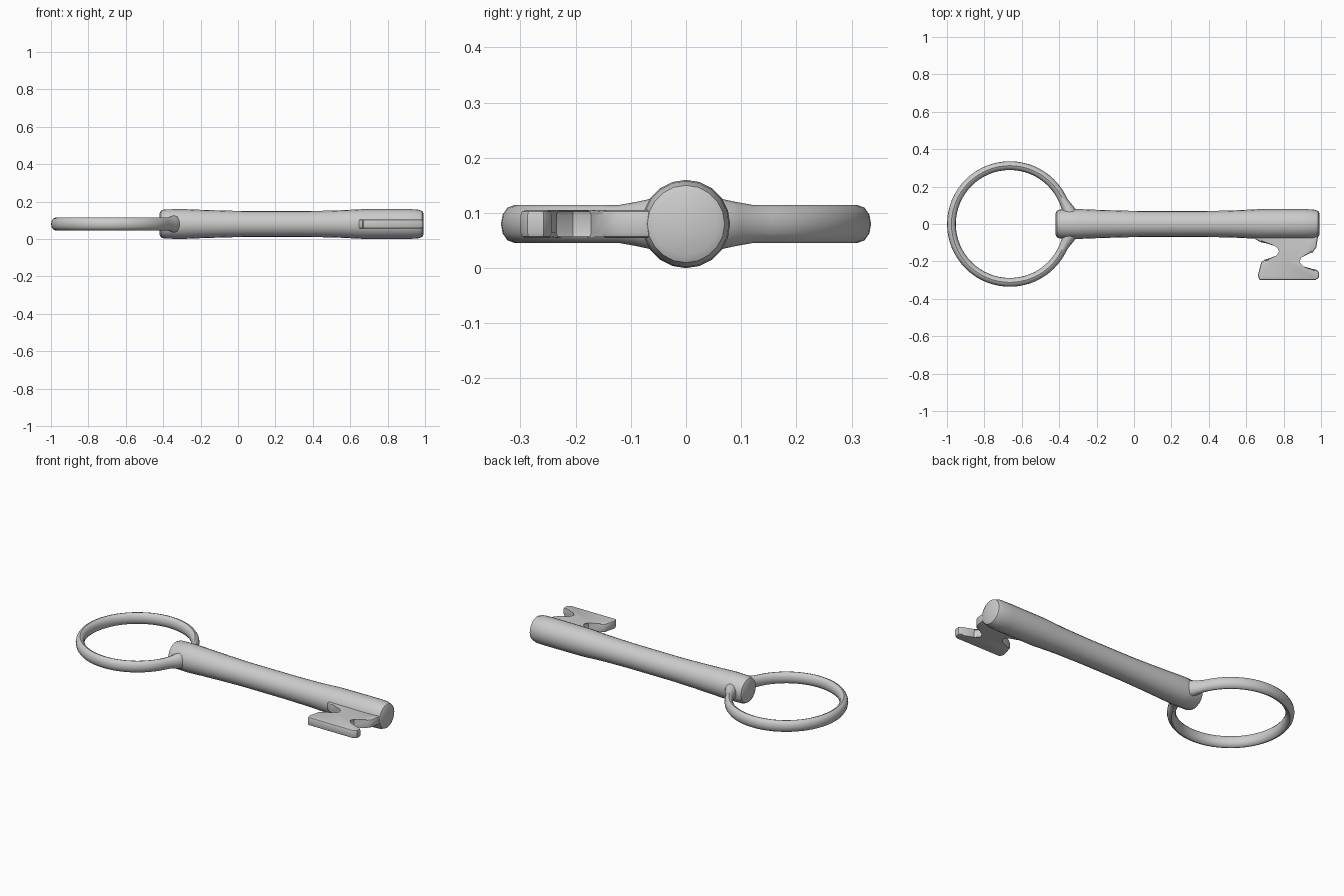
import bpy, bmesh
from math import sin, cos, pi, exp
from mathutils import Vector

if "Cube" in bpy.data.objects:
    bpy.data.objects.remove(bpy.data.objects["Cube"])

MID_Z = 0.08


def make_object(name, bm):
    bmesh.ops.recalc_face_normals(bm, faces=bm.faces)
    mesh = bpy.data.meshes.new(name)
    bm.to_mesh(mesh)
    bm.free()
    obj = bpy.data.objects.new(name, mesh)
    obj.location.z = MID_Z
    bpy.context.collection.objects.link(obj)
    bpy.ops.object.select_all(action='DESELECT')
    obj.select_set(True)
    bpy.context.view_layer.objects.active = obj
    bpy.ops.object.shade_smooth_by_angle(angle=0.7)
    return obj


def bridge(bm, a, b):
    n = len(a)
    for i in range(n):
        bm.faces.new((a[i], a[(i + 1) % n], b[(i + 1) % n], b[i]))


# Shaft: turned profile (x, radius) along x, slightly waisted
profile = [(-0.42, 0.055), (-0.413, 0.07), (-0.395, 0.078), (-0.30, 0.08),
           (-0.20, 0.076), (-0.08, 0.072), (0.05, 0.069), (0.35, 0.069),
           (0.52, 0.072), (0.66, 0.079), (0.90, 0.08), (0.96, 0.078),
           (0.985, 0.07), (0.992, 0.056)]
bm = bmesh.new()
rings = [[bm.verts.new((x, r * sin(2 * pi * i / 20), r * cos(2 * pi * i / 20)))
          for i in range(20)] for x, r in profile]
for a, b in zip(rings, rings[1:]):
    bridge(bm, a, b)
bm.faces.new(rings[0])
bm.faces.new(rings[-1])
make_object("shaft", bm)

# Bow: oval-section ring that swells outward where it meets the shaft
bm = bmesh.new()
rings = []
for s in range(64):
    t = 2 * pi * s / 64
    d = min(t, 2 * pi - t)
    w = exp(-(d / 0.3) ** 4)
    ring = []
    for i in range(12):
        u = 2 * pi * i / 12
        r = 0.312 + 0.018 * w + (0.0235 + 0.018 * w) * cos(u)
        ring.append(bm.verts.new((-0.664 + r * cos(t), r * sin(t),
                                  (0.034 + 0.014 * w) * sin(u))))
    rings.append(ring)
for s in range(64):
    bridge(bm, rings[s], rings[(s + 1) % 64])
make_object("bow_ring", bm)

# Bit: notched plate with softened edges
outline = [(0.63, -0.04), (0.65, -0.082), (0.68, -0.098), (0.755, -0.108),
           (0.775, -0.123), (0.785, -0.148), (0.768, -0.176), (0.70, -0.19),
           (0.68, -0.205), (0.662, -0.275), (0.672, -0.30), (0.97, -0.30),
           (0.988, -0.287), (0.99, -0.258), (0.972, -0.243), (0.90, -0.235),
           (0.873, -0.205), (0.888, -0.172), (0.955, -0.152), (0.975, -0.125),
           (0.983, -0.07), (0.98, -0.04)]
bm = bmesh.new()
layers = []
for z in (-0.025, 0.025):
    layers.append([bm.verts.new((x, y, z)) for x, y in outline])
    bm.faces.new(layers[-1])
bridge(bm, *layers)
rims = [e for e in bm.edges if abs(e.verts[0].co.z - e.verts[1].co.z) < 0.001]
bmesh.ops.bevel(bm, geom=rims, offset=0.009, segments=2, profile=0.5,
                affect='EDGES')
make_object("bit", bm)
